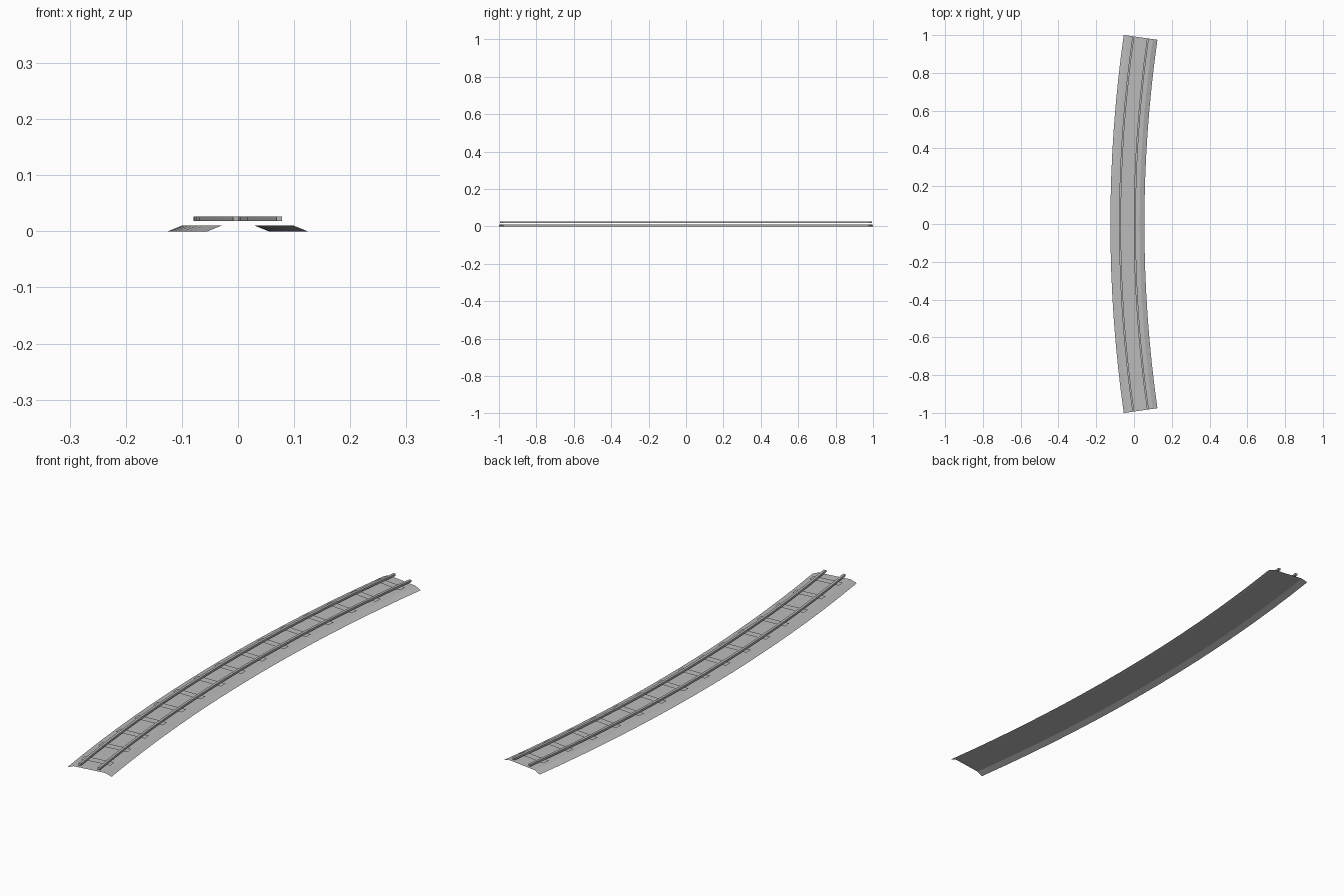
import bpy, bmesh, math

if "Cube" in bpy.data.objects:
    bpy.data.objects.remove(bpy.data.objects["Cube"])

# Arc layout: the track bends around a centre far out on +x
R_MID = 7.01
CENTRE_X = 6.975
HALF_ANGLE = math.radians(8.1)
SEGMENTS = 16
SLEEPERS = 15

grey = bpy.data.materials.new("track grey")
grey.diffuse_color = (0.5, 0.5, 0.5, 1)
grey.use_nodes = True
grey.node_tree.nodes["Principled BSDF"].inputs["Base Color"].default_value = grey.diffuse_color


def on_arc(offset, angle, z):
    """Point at a sideways offset (positive = outer, -x side) from the track middle."""
    r = R_MID + offset
    return (CENTRE_X - r * math.cos(angle), r * math.sin(angle), z)


def finish(name, bm):
    mesh = bpy.data.meshes.new(name)
    bm.to_mesh(mesh)
    bm.free()
    mesh.materials.append(grey)
    obj = bpy.data.objects.new(name, mesh)
    bpy.context.collection.objects.link(obj)
    return obj


def sweep(name, profile, closed):
    """Run an (offset, z) profile along the arc."""
    bm = bmesh.new()
    rings = []
    for i in range(SEGMENTS + 1):
        a = HALF_ANGLE * (2 * i / SEGMENTS - 1)
        rings.append([bm.verts.new(on_arc(d, a, z)) for d, z in profile])
    n = len(profile)
    for r0, r1 in zip(rings, rings[1:]):
        for j in range(n if closed else n - 1):
            k = (j + 1) % n
            bm.faces.new((r0[j], r0[k], r1[k], r1[j]))
    if closed:
        bm.faces.new(rings[0])
        bm.faces.new(rings[-1][::-1])
        bmesh.ops.recalc_face_normals(bm, faces=bm.faces)
    return finish(name, bm)


# Ballast bed: open shell with a flat top and two sloping shoulders
sweep("ballast_bed", [(0.09, 0), (0.065, 0.01), (-0.065, 0.01), (-0.09, 0)], False)

# Rails: square bars resting on the sleepers
for name, mid in (("outer_rail", 0.039), ("inner_rail", -0.039)):
    w = 0.005
    sweep(name, [(mid + w, 0.018), (mid + w, 0.026),
                 (mid - w, 0.026), (mid - w, 0.018)], True)

# Sleepers: flat plates evenly spaced along the arc
bm = bmesh.new()
half_w = 0.015 / R_MID
for i in range(SLEEPERS):
    a = HALF_ANGLE * ((2 * i + 1) / SLEEPERS - 1)
    corners = [(0.06, a - half_w), (-0.06, a - half_w),
               (-0.06, a + half_w), (0.06, a + half_w)]
    bm.faces.new([bm.verts.new(on_arc(d, t, 0.0178)) for d, t in corners])
finish("sleepers", bm)
